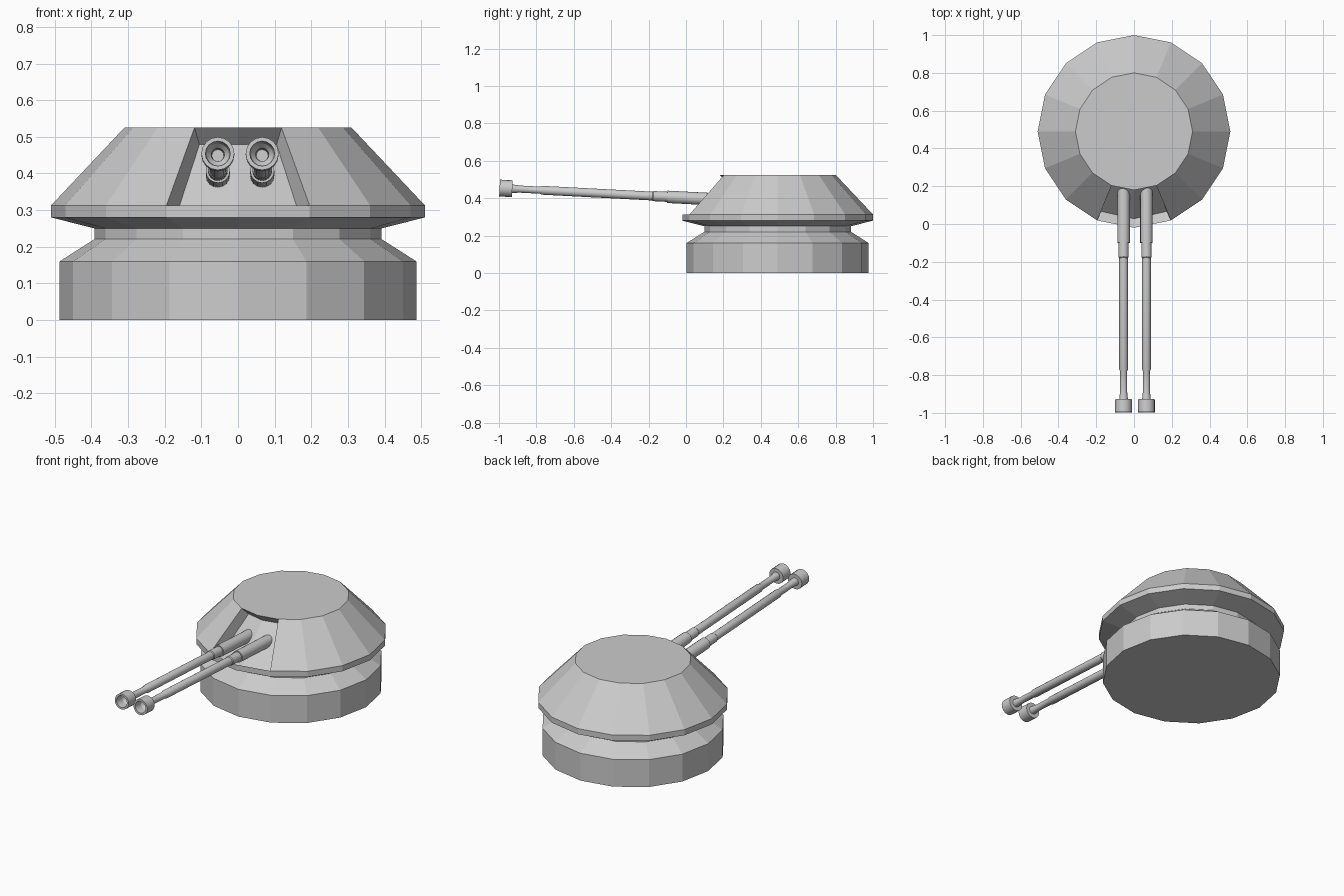
import bpy, bmesh, math
from mathutils import Matrix, Vector

if "Cube" in bpy.data.objects:
    bpy.data.objects.remove(bpy.data.objects["Cube"])


def lathe(bm, profile, sides):
    """Revolve (radius, height) points about z, capping both ends; returns bands of faces."""
    rings = []
    for r, z in profile:
        rings.append([bm.verts.new((r * math.cos(2 * math.pi * i / sides),
                                    r * math.sin(2 * math.pi * i / sides), z))
                      for i in range(sides)])
    bands = []
    for a, b in zip(rings, rings[1:]):
        bands.append([bm.faces.new((a[i], a[(i + 1) % sides], b[(i + 1) % sides], b[i]))
                      for i in range(sides)])
    bm.faces.new(rings[0][::-1])
    bm.faces.new(rings[-1])
    bm.normal_update()
    return bands


def finish(bm, name):
    bmesh.ops.recalc_face_normals(bm, faces=bm.faces[:])
    mesh = bpy.data.meshes.new(name)
    bm.to_mesh(mesh)
    bm.free()
    obj = bpy.data.objects.new(name, mesh)
    bpy.context.collection.objects.link(obj)
    return obj


SIDES = 16
CENTRE = Vector((0, 0.49, 0))

# Fixed base with sloped shoulder
bm = bmesh.new()
lathe(bm, [(0.487, 0), (0.487, 0.16), (0.385, 0.225)], SIDES)
finish(bm, "turret_base").location = CENTRE

# Rotating head: neck, flared rim and sloped roof sides
bm = bmesh.new()
bands = lathe(bm, [(0.392, 0.22), (0.392, 0.25), (0.51, 0.28),
                   (0.51, 0.313), (0.31, 0.525)], SIDES)

# Gun port: the two front panels pushed inwards
port = [bands[-1][11], bands[-1][12]]
bmesh.ops.inset_region(bm, faces=port, thickness=0.002, use_even_offset=True)
for v in {v for f in port for v in f.verts}:
    v.co = Vector((v.co.x * 0.9, v.co.y + 0.047, v.co.z - 0.045))
finish(bm, "turret_head").location = CENTRE

# Twin barrels, profile runs from the buried breech to the muzzle and into the bore
barrel_profile = [(0.033, -0.20), (0.033, 0.10), (0.027, 0.10), (0.027, 0.175),
                  (0.0235, 0.18), (0.0235, 0.77), (0.019, 0.78), (0.019, 0.89),
                  (0.023, 0.93), (0.045, 0.93), (0.045, 0.998), (0.034, 0.998),
                  (0.030, 0.95), (0.021, 0.93), (0.021, 0.87)]
# keep the bore inside the outer wall
barrel_profile[-2:] = [(0.018, 0.935), (0.016, 0.90)]
for name, x in (("left_barrel", -0.055), ("right_barrel", 0.066)):
    bm = bmesh.new()
    lathe(bm, barrel_profile, 16)
    obj = finish(bm, name)
    obj.matrix_world = (Matrix.Translation((x, 0, 0.402))
                        @ Matrix.Rotation(math.radians(90 - 3), 4, 'X'))
    bpy.ops.object.select_all(action='DESELECT')
    obj.select_set(True)
    bpy.context.view_layer.objects.active = obj
    bpy.ops.object.shade_smooth_by_angle(angle=math.radians(30))
